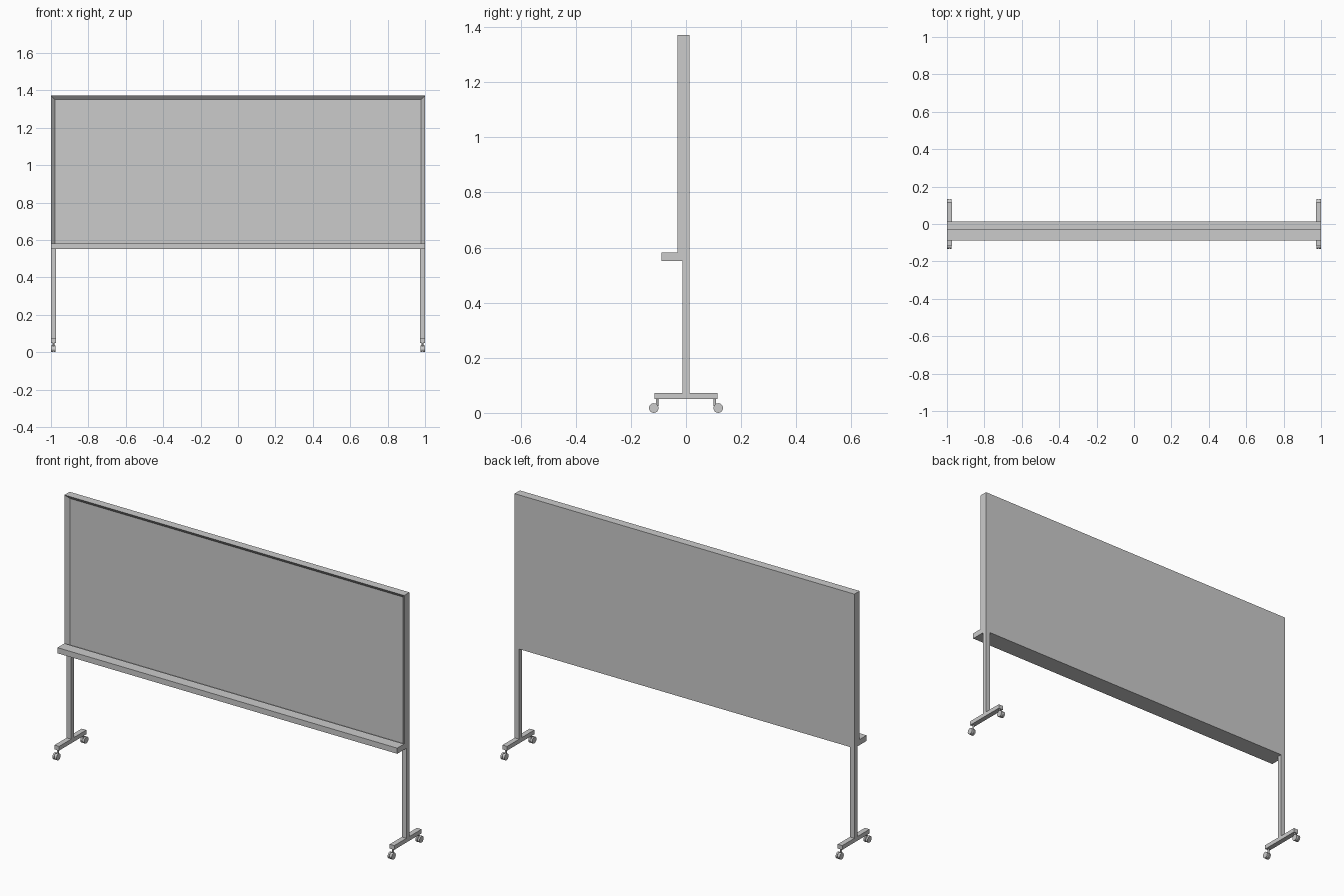
import bpy, bmesh, math
from mathutils import Matrix

if "Cube" in bpy.data.objects:
    bpy.data.objects.remove(bpy.data.objects["Cube"])


def new_object(name, bm):
    bmesh.ops.recalc_face_normals(bm, faces=bm.faces)
    mesh = bpy.data.meshes.new(name)
    bm.to_mesh(mesh)
    bm.free()
    obj = bpy.data.objects.new(name, mesh)
    bpy.context.collection.objects.link(obj)
    return obj


def box(name, x, y, z):
    bm = bmesh.new()
    bmesh.ops.create_cube(bm, size=1)
    for v in bm.verts:
        for i, (lo, hi) in enumerate((x, y, z)):
            v.co[i] = lo if v.co[i] < 0 else hi
    return new_object(name, bm)


def cylinder(name, centre, radius, depth, axis, sides):
    bm = bmesh.new()
    rot = Matrix.Rotation(math.pi / 2, 4, 'Y') if axis == 'X' else Matrix()
    bmesh.ops.create_cone(bm, cap_ends=True, segments=sides, radius1=radius,
                          radius2=radius, depth=depth,
                          matrix=Matrix.Translation(centre) @ rot)
    return new_object(name, bm)


BACK, FRONT, TOP = 0.0127, -0.0315, 1.372
TRAY_BOTTOM, TRAY_TOP = 0.552, 0.582

# Board with a raised border: inset the front face and push it back
board = box("board", (-1, 1), (FRONT, BACK), (TRAY_BOTTOM, TOP))
bm = bmesh.new()
bm.from_mesh(board.data)
face = min(bm.faces, key=lambda f: f.calc_center_median().y)
bmesh.ops.inset_region(bm, faces=[face], thickness=0.029)
for v in face.verts:
    v.co.y = -0.0127
bm.to_mesh(board.data)
bm.free()

# Pen tray along the bottom edge
box("pen_tray", (-1, 1), (-0.0895, FRONT), (TRAY_BOTTOM, TRAY_TOP))

for side, sx in (("left", -1), ("right", 1)):
    span = sorted((sx * 0.973, sx))
    # Leg and foot bar
    box(side + "_leg", span, (-0.0127, BACK), (0.073, TRAY_BOTTOM))
    box(side + "_foot", span, (-0.1145, 0.1145), (0.0505, 0.073))
    # Twin wheel casters under both ends of the foot
    for end, sy in (("front", -1), ("back", 1)):
        name = f"{side}_{end}_caster"
        cx, cy, cz = sx * 0.9865, sy * 0.117, 0.0175
        cylinder(name + "_stem", (cx, sy * 0.105, 0.038), 0.0045, 0.027, 'Z', 12)
        cylinder(name + "_hub", (cx, cy, cz), 0.0145, 0.012, 'X', 16)
        for k in (-1, 1):
            cylinder(f"{name}_wheel_{'inner' if k * sx < 0 else 'outer'}",
                     (cx + k * 0.0075, cy, cz), 0.0175, 0.009, 'X', 16)
